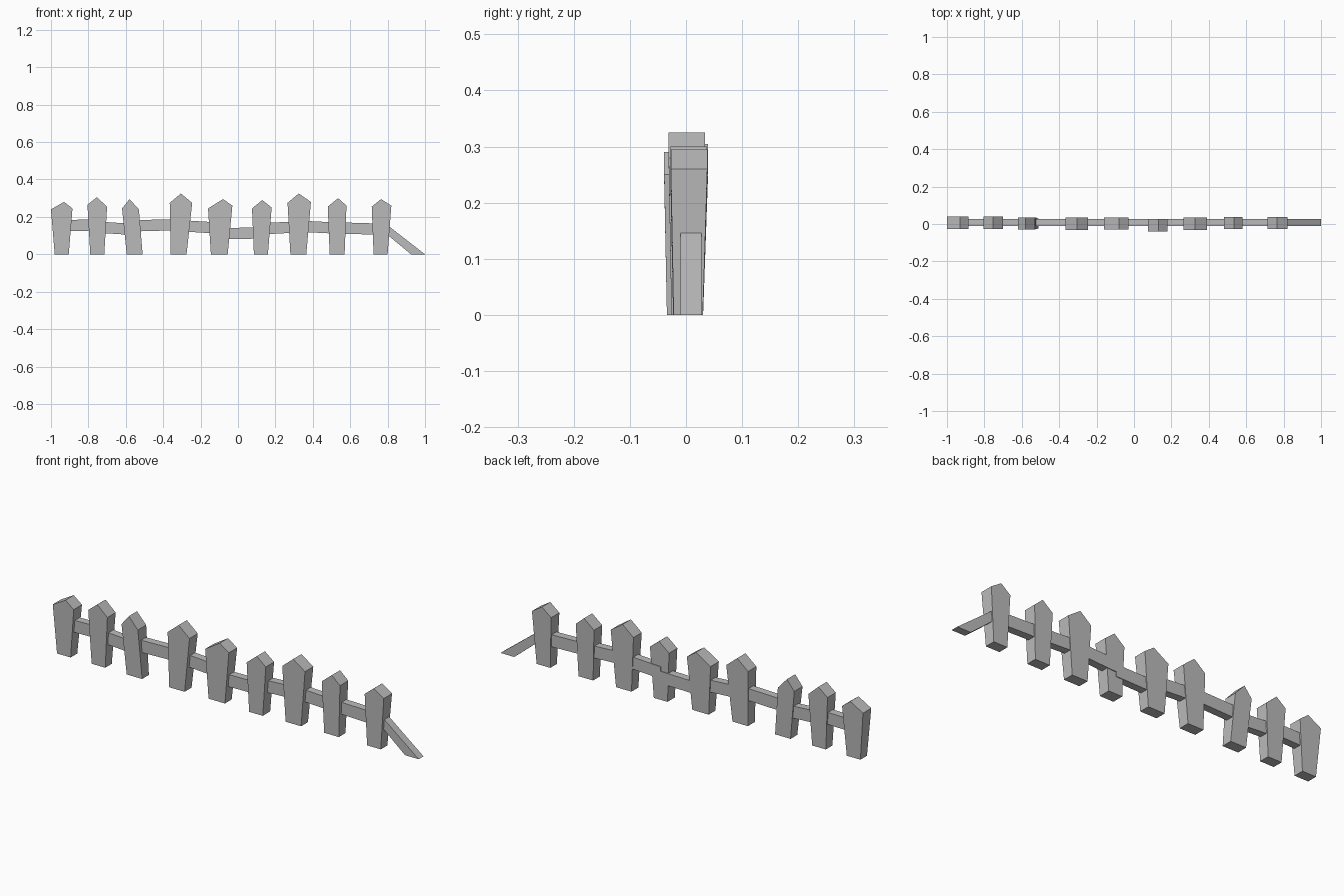
import bpy
import bmesh

cube = bpy.data.objects.get("Cube")
if cube:
    bpy.data.objects.remove(cube, do_unlink=True)

grey = bpy.data.materials.new("weathered grey")
grey.use_nodes = True
colour = (0.5, 0.5, 0.5, 1)
grey.diffuse_color = colour
grey.node_tree.nodes["Principled BSDF"].inputs["Base Color"].default_value = colour


def prism(name, outline, depths):
    """Solid from an (x, z) outline, with a (front, back) y pair per point."""
    bm = bmesh.new()
    front = [bm.verts.new((x, d[0], z)) for (x, z), d in zip(outline, depths)]
    back = [bm.verts.new((x, d[1], z)) for (x, z), d in zip(outline, depths)]
    bm.faces.new(front)
    bm.faces.new(back[::-1])
    n = len(outline)
    for i in range(n):
        j = (i + 1) % n
        bm.faces.new((front[j], front[i], back[i], back[j]))
    bmesh.ops.recalc_face_normals(bm, faces=bm.faces)
    mesh = bpy.data.meshes.new(name)
    bm.to_mesh(mesh)
    bm.free()
    mesh.materials.append(grey)
    obj = bpy.data.objects.new(name, mesh)
    bpy.context.collection.objects.link(obj)


# Pickets: foot left/right, left shoulder, right shoulder, peak, y shift at top
pickets = [
    (-.98, -.905, (-1.0, .24), (-.885, .245), (-.93, .28), .005),
    (-.79, -.715, (-.805, .265), (-.70, .255), (-.755, .305), .005),
    (-.595, -.51, (-.62, .245), (-.53, .24), (-.58, .295), .002),
    (-.36, -.275, (-.365, .275), (-.245, .275), (-.305, .325), .0),
    (-.145, -.055, (-.16, .245), (-.03, .26), (-.08, .295), .002),
    (.085, .16, (.075, .245), (.18, .25), (.13, .29), -.008),
    (.28, .365, (.265, .275), (.39, .28), (.325, .325), .0),
    (.49, .57, (.48, .255), (.58, .26), (.535, .30), .003),
    (.725, .80, (.715, .255), (.82, .26), (.765, .295), .004),
]
for i, (x0, x1, left, right, peak, lean) in enumerate(pickets, 1):
    foot = (-.026 + lean, .028 + lean / 2)
    head = (-.031 + lean, .034 + lean)
    prism(f"picket_{i}", [(x0, 0), (x1, 0), right, peak, left],
          [foot, foot, head, head, head])

# Rails between neighbouring pickets: x and centre height at each end
rails = [
    (-.94, .153, -.75, .157), (-.75, .145, -.56, .133),
    (-.56, .152, -.31, .159), (-.31, .153, -.10, .140),
    (-.10, .110, .12, .114), (.12, .136, .33, .147),
    (.33, .150, .53, .140), (.53, .141, .77, .134),
]
for i, (x0, z0, x1, z1) in enumerate(rails, 1):
    h = .03
    prism(f"rail_{i}", [(x0, z0 - h), (x1, z1 - h), (x1, z1 + h), (x0, z0 + h)],
          [(-.01, .028)] * 4)

# Broken end rail sloping to the ground
prism("fallen_rail", [(.77, .128), (.925, 0), (1.0, 0), (.80, .155), (.77, .155)],
      [(-.01, .028)] * 5)
